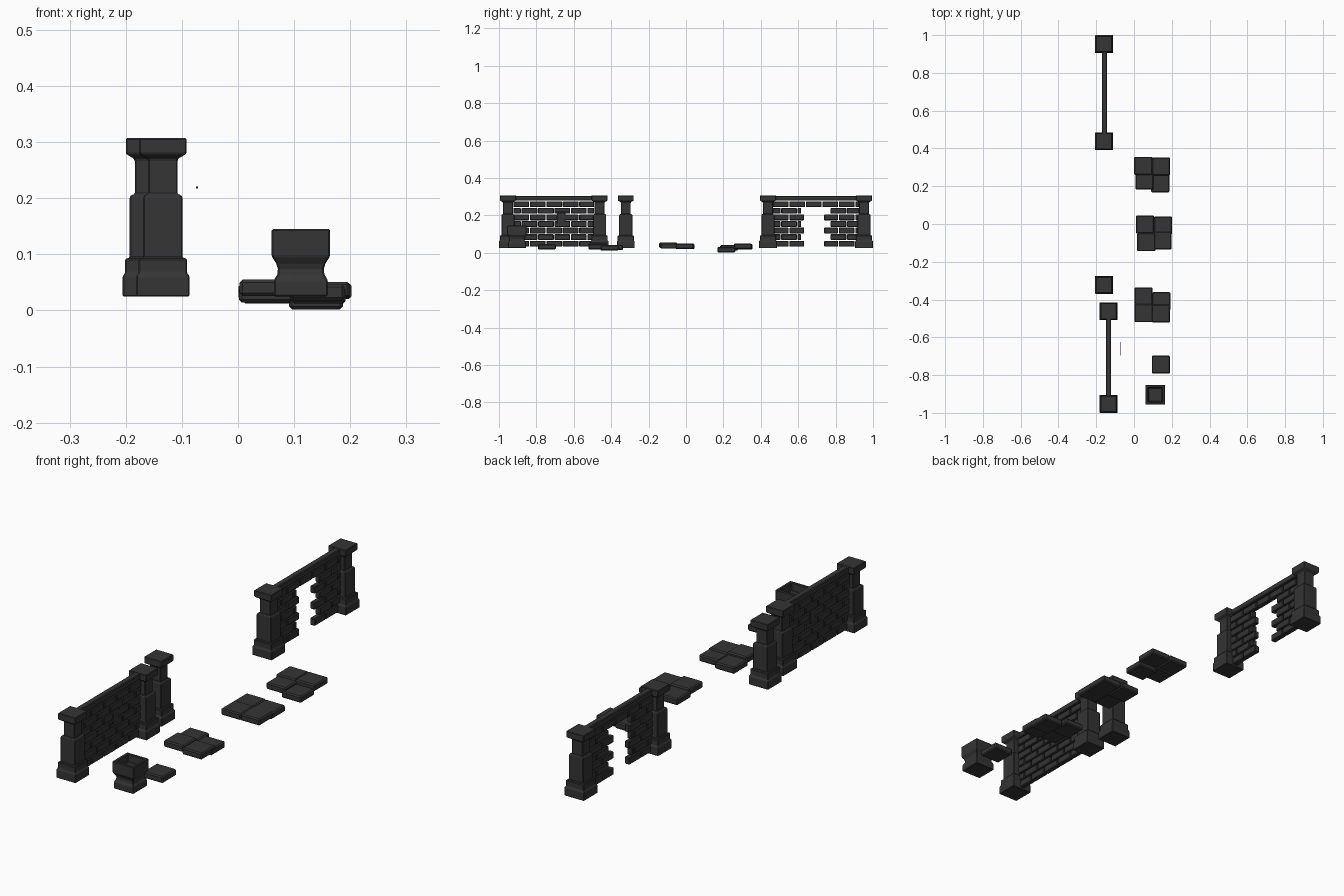
import bpy, bmesh, random

if "Cube" in bpy.data.objects:
    bpy.data.objects.remove(bpy.data.objects["Cube"])
random.seed(4)

stone = bpy.data.materials.new("dark_stone")
stone.diffuse_color = (.035, .035, .035, 1)
stone.use_nodes = True
stone.node_tree.nodes["Principled BSDF"].inputs["Base Color"].default_value = stone.diffuse_color


def finish(bm, name, loc, bevel):
    bmesh.ops.recalc_face_normals(bm, faces=bm.faces)
    mesh = bpy.data.meshes.new(name)
    bm.to_mesh(mesh)
    bm.free()
    mesh.materials.append(stone)
    ob = bpy.data.objects.new(name, mesh)
    ob.location = loc
    bpy.context.collection.objects.link(ob)
    if bevel:
        m = ob.modifiers.new("worn_edges", "BEVEL")
        m.width = bevel
        m.segments = 1
        m.limit_method = "ANGLE"
    return ob


def box(bm, x0, x1, y0, y1, z0, z1):
    verts = bmesh.ops.create_cube(bm, size=1)["verts"]
    for v in verts:
        v.co.x = x1 if v.co.x > 0 else x0
        v.co.y = y1 if v.co.y > 0 else y0
        v.co.z = z1 if v.co.z > 0 else z0


def block(name, x0, x1, y0, y1, z0, z1, bevel=0.003):
    bm = bmesh.new()
    cx, cy = (x0 + x1) / 2, (y0 + y1) / 2
    box(bm, x0 - cx, x1 - cx, y0 - cy, y1 - cy, z0, z1)
    return finish(bm, name, (cx, cy, 0), bevel)


def square_loft(name, loc, profile, bevel):
    """Square rings (half width, height) joined into one closed solid."""
    bm = bmesh.new()
    rings = [[bm.verts.new((sx * h, sy * h, z))
              for sx, sy in ((-1, -1), (1, -1), (1, 1), (-1, 1))]
             for h, z in profile]
    for a, b in zip(rings, rings[1:]):
        for i in range(4):
            j = (i + 1) % 4
            bm.faces.new((a[i], a[j], b[j], b[i]))
    bm.faces.new(rings[0][::-1])
    bm.faces.new(rings[-1])
    return finish(bm, name, loc, bevel)


# Pillars: stepped plinth, two-stage shaft, flared cap
PILLAR = [(.0475, .025), (.0475, .061), (.043, .067), (.043, .092),
          (.035, .094), (.035, .202), (.032, .206), (.026, .207),
          (.026, .268), (.030, .272), (.042, .279), (.042, .307)]
for name, x, y in (("solid_wall_front_pillar", -.134, -.952),
                   ("solid_wall_back_pillar", -.134, -.462),
                   ("lone_pillar", -.158, -.322),
                   ("doorway_front_pillar", -.158, .438),
                   ("doorway_back_pillar", -.158, .952)):
    square_loft(name, (x, y, 0), PILLAR, .002)


# Brick walls with open joints between bricks
def brick_wall(name, x, y0, y1, door=None):
    bm = bmesh.new()
    rows, pitch, length, gap = 7, .0352, .088, .004
    for r in range(rows):
        z = .032 + r * pitch
        y = y0 - (r % 2) * length / 2
        half = .0115 + random.uniform(-.001, .001)
        while y < y1:
            a, b = max(y, y0), min(y + length, y1)
            y += length
            pieces = [(a, b)]
            if door and z < .235:
                ins = (r % 2) * .016
                d0, d1 = door[0] - ins, door[1] + ins
                pieces = [(a, min(b, d0)), (max(a, d1), b)]
            for p, q in pieces:
                if q - p > .02:
                    box(bm, x - half, x + half, p + gap / 2, q - gap / 2,
                        z + .001, z + pitch - .003)
    finish(bm, name + "_bricks", (0, 0, 0), .003)
    block(name + "_coping", x - .0135, x + .0135, y0 - .01, y1 + .01, .279, .305)


brick_wall("solid_wall", -.136, -.925, -.49)
brick_wall("doorway_wall", -.157, .463, .927, door=(.634, .737))

# Upright patch stone in the solid wall, and the loose sliver before it
block("patch_stone", -.149, -.123, -.69, -.645, .155, .217)
block("stone_sliver", -.0745, -.0715, -.695, -.625, .2175, .2205, 0)

# Paving slabs: x, y centre, bottom height
SLABS = [(.049, .308, .018), (.143, .304, .020), (.056, .230, .012), (.139, .216, .002),
         (.058, -.003, .020), (.154, -.008, .020), (.065, -.096, .026), (.151, -.088, .022),
         (.050, -.384, .014), (.144, -.409, .012), (.051, -.472, .026), (.142, -.474, .018),
         (.142, -.744, .018)]
for i, (x, y, z) in enumerate(SLABS):
    h = .048
    block(f"paving_slab_{i + 1}", x - h, x + h, y - h, y + h, z, z + .029, .005)

# Square stone planter, hollow at the top
square_loft("planter", (.112, -.904, 0),
            [(.048, .025), (.048, .054), (.042, .064), (.041, .074),
             (.044, .084), (.052, .096), (.052, .145), (.038, .145), (.036, .112)], .0025)
